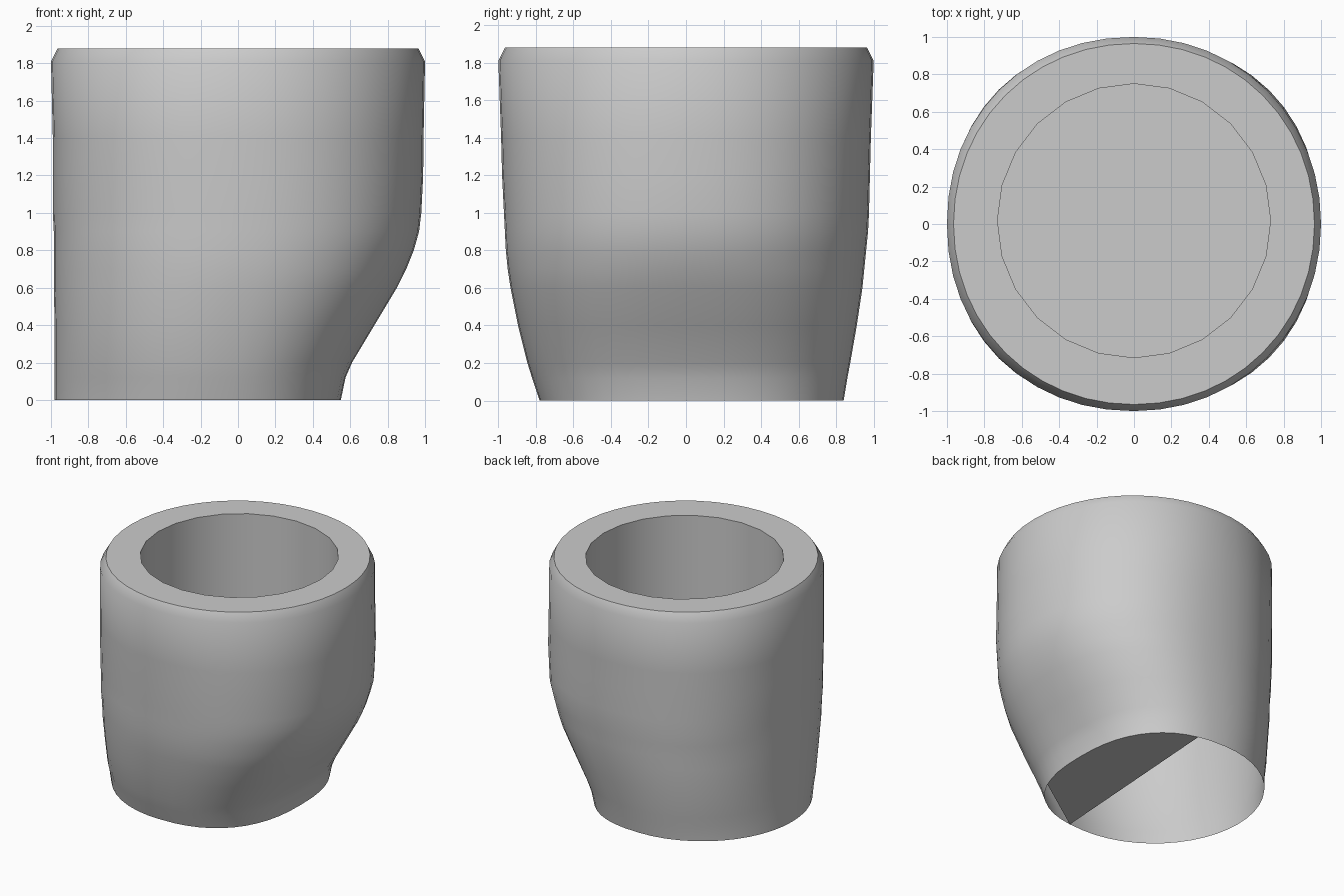
import bpy, bmesh
from math import sin, cos, pi, radians

cube = bpy.data.objects.get("Cube")
if cube:
    bpy.data.objects.remove(cube, do_unlink=True)

SIDES, BORE_SIDES = 48, 24
TOP, FLOOR = 1.88, 0.88

grey = bpy.data.materials.new("plain grey")
grey.use_nodes = True
colour = (0.6, 0.6, 0.6, 1)
grey.diffuse_color = colour
grey.node_tree.nodes["Principled BSDF"].inputs["Base Color"].default_value = colour

# Wall sections: height, left x, widest x, right x, front y, back y,
# squareness of the left half and of the right half
SECTIONS = [
    (0.00, -0.98, -0.17, 0.55, -0.78, 0.84, 2.0, 2.45),
    (0.12, -0.98, -0.16, 0.575, -0.82, 0.86, 2.0, 2.45),
    (0.20, -0.98, -0.15, 0.61, -0.845, 0.875, 2.05, 2.45),
    (0.40, -0.98, -0.11, 0.73, -0.895, 0.91, 2.1, 2.4),
    (0.60, -0.985, -0.06, 0.85, -0.935, 0.94, 2.15, 2.35),
    (0.70, -0.985, -0.04, 0.90, -0.95, 0.95, 2.15, 2.3),
    (0.80, -0.985, -0.02, 0.94, -0.96, 0.96, 2.2, 2.25),
    (0.90, -0.985, -0.01, 0.968, -0.965, 0.97, 2.2, 2.25),
    (1.00, -0.99, 0.0, 0.98, -0.97, 0.975, 2.2, 2.2),
    (1.20, -0.99, 0.0, 0.99, -0.98, 0.98, 2.2, 2.2),
    (1.40, -0.99, 0.0, 0.992, -0.985, 0.985, 2.2, 2.15),
    (1.81, -1.00, 0.0, 1.00, -1.00, 1.00, 2.1, 2.05),
    (TOP, -0.965, 0.0, 0.965, -0.965, 0.965, 2.05, 2.05),
]


def power(value, exponent):
    return (1 if value >= 0 else -1) * abs(value) ** exponent


def ring(bm, count, z, x0, xm, x1, y0, y1, left=2.0, right=2.0):
    """Closed superellipse of vertices whose left and right halves differ."""
    verts = []
    for i in range(count):
        t = 2 * pi * i / count
        on_right = cos(t) >= 0
        e = 2 / (right if on_right else left)
        reach = x1 - xm if on_right else xm - x0
        verts.append(bm.verts.new((xm + reach * power(cos(t), e),
                                   (y0 + y1) / 2 + (y1 - y0) / 2 * power(sin(t), e), z)))
    return verts


def skin(bm, low, high):
    n = len(low)
    for i in range(n):
        j = (i + 1) % n
        bm.faces.new((low[i], low[j], high[j], high[i]))


bm = bmesh.new()

# Outer wall
rings = [ring(bm, SIDES, *s) for s in SECTIONS]
for low, high in zip(rings, rings[1:]):
    skin(bm, low, high)

# Blind round socket
mouth, base = [ring(bm, BORE_SIDES, z, -0.73, 0.0, 0.73, -0.715, 0.75) for z in (TOP, FLOOR)]
skin(bm, mouth, base)
bm.faces.new(base)

# Flat rim between wall and socket, two wall steps for each socket side
outer = rings[-1]
for i in range(BORE_SIDES):
    j = (i + 1) % BORE_SIDES
    bm.faces.new((mouth[i], outer[2 * i], outer[2 * i + 1],
                  outer[(2 * i + 2) % SIDES], mouth[j]))

# Partial cap under the stepped side, facing inward; the rest of the underside is open
bottom = rings[0]
bm.faces.new([bottom[-11]] + [bottom[i] for i in range(-4, 11)])

mesh = bpy.data.meshes.new("socket_cup")
bm.to_mesh(mesh)
bm.free()
mesh.materials.append(grey)
cup = bpy.data.objects.new("socket_cup", mesh)
bpy.context.collection.objects.link(cup)

bpy.ops.object.select_all(action="DESELECT")
cup.select_set(True)
bpy.context.view_layer.objects.active = cup
bpy.ops.object.shade_smooth_by_angle(angle=radians(35))
